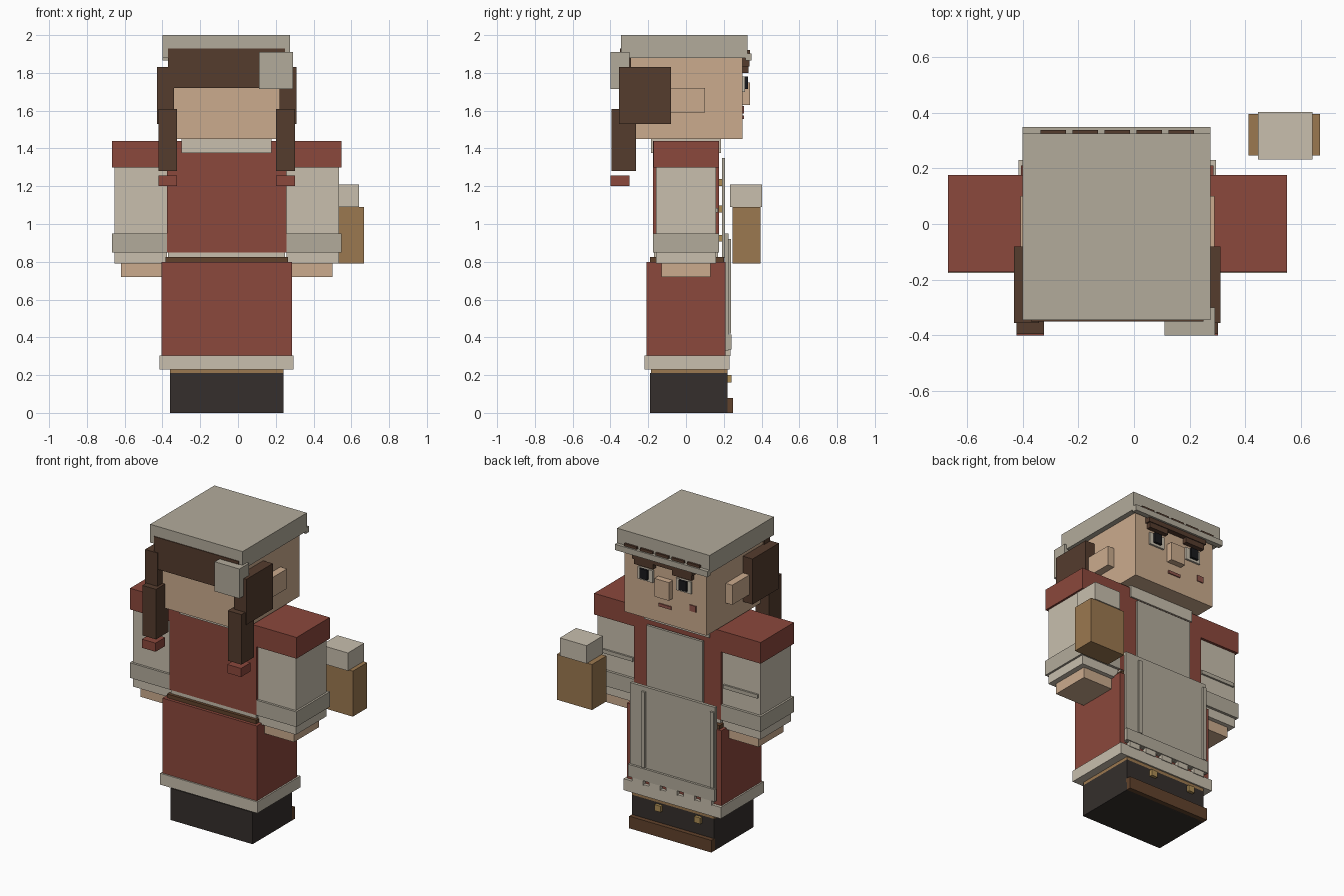
import bpy

CX = -0.06  # symmetry plane of the figure (the mug offsets it from x = 0)

COLORS = {
    "red": (0.26, 0.065, 0.045), "cream": (0.58, 0.52, 0.42),
    "linen": (0.45, 0.41, 0.33), "skin": (0.60, 0.41, 0.27),
    "hair": (0.09, 0.045, 0.027), "boot": (0.035, 0.028, 0.025),
    "brown": (0.12, 0.055, 0.025), "gold": (0.42, 0.27, 0.09),
    "wood": (0.33, 0.19, 0.08), "black": (0.01, 0.01, 0.012),
    "rose": (0.28, 0.09, 0.07),
}
MATS = {}
for key, rgb in COLORS.items():
    MATS[key] = bpy.data.materials.new(key)
    MATS[key].diffuse_color = (*rgb, 1)


def box(name, color, x, y, z):
    """Box from (min, max) ranges on each axis."""
    r = (x, y, z)
    bpy.ops.mesh.primitive_cube_add(size=1, location=[(a + b) / 2 for a, b in r])
    ob = bpy.context.object
    ob.name = name
    ob.scale = [b - a for a, b in r]
    bpy.ops.object.transform_apply(location=False, rotation=False, scale=True)
    ob.data.materials.append(MATS[color])
    return ob


def mid(name, color, half, y, z):
    """Box centred on the symmetry plane."""
    return box(name, color, (CX - half, CX + half), y, z)


def pair(name, color, x, y, z):
    """Mirrored boxes; x is measured outward from the symmetry plane."""
    box(name + "_right", color, (CX + x[0], CX + x[1]), y, z)
    box(name + "_left", color, (CX - x[1], CX - x[0]), y, z)


# Boots
mid("boots", "boot", 0.30, (-0.19, 0.22), (0, 0.21))
mid("toe_strip", "brown", 0.30, (0.21, 0.25), (0, 0.08))
for x in (0.04, -0.25):
    box("boot_buckle", "gold", (x - 0.022, x + 0.022), (0.21, 0.24), (0.16, 0.2))
mid("legs", "wood", 0.30, (-0.185, 0.22), (0.21, 0.24))

# Skirt, belt and torso
mid("skirt_hem", "cream", 0.355, (-0.22, 0.23), (0.23, 0.305))
mid("skirt", "red", 0.345, (-0.21, 0.21), (0.305, 0.8))
mid("belt", "brown", 0.325, (-0.19, 0.2), (0.8, 0.825))
mid("waist", "cream", 0.31, (-0.17, 0.17), (0.825, 0.85))
mid("torso", "red", 0.317, (-0.175, 0.175), (0.85, 1.44))
mid("collar", "cream", 0.238, (-0.185, 0.185), (1.375, 1.45))
for z in (1.22, 1.08, 0.925):
    mid("button", "gold", 0.02, (0.17, 0.195), (z - 0.018, z + 0.018))

# Apron
mid("apron_bib", "linen", 0.205, (0.19, 0.207), (0.82, 1.35))
mid("apron_skirt", "linen", 0.31, (0.205, 0.225), (0.33, 0.95))
mid("apron_hem", "linen", 0.317, (0.22, 0.24), (0.335, 0.415))
for x in (0.147, -0.355):
    box("apron_fold", "linen", (x - 0.012, x + 0.012), (0.22, 0.238), (0.42, 0.92))
for i in range(5):
    x = CX + (i - 2) * 0.125
    box("apron_lace", "cream", (x - 0.04, x + 0.04), (0.205, 0.235), (0.3, 0.34))

# Arms
pair("shoulder", "red", (0.317, 0.608), (-0.172, 0.175), (1.3, 1.44))
pair("sleeve", "cream", (0.317, 0.595), (-0.16, 0.158), (0.79, 1.3))
pair("sleeve_crease", "linen", (0.33, 0.58), (0.15, 0.17), (1.06, 1.085))
pair("cuff", "linen", (0.317, 0.608), (-0.175, 0.175), (0.85, 0.95))
pair("hand", "skin", (0.345, 0.56), (-0.13, 0.13), (0.72, 0.79))

# Mug with foam
box("mug", "wood", (0.41, 0.667), (0.245, 0.395), (0.79, 1.09))
box("mug_foam", "cream", (0.445, 0.64), (0.232, 0.402), (1.09, 1.208))

# Head and face
mid("head", "skin", 0.30, (-0.30, 0.30), (1.45, 1.9))
pair("ear", "skin", (0.29, 0.348), (-0.08, 0.1), (1.59, 1.72))
mid("nose", "skin", 0.053, (0.29, 0.34), (1.63, 1.75))
pair("eye_white", "cream", (0.085, 0.195), (0.29, 0.312), (1.7, 1.78))
pair("pupil", "black", (0.115, 0.17), (0.29, 0.328), (1.715, 1.78))
pair("eyebrow", "hair", (0.07, 0.21), (0.29, 0.33), (1.8, 1.835))
mid("fringe", "hair", 0.22, (0.29, 0.335), (1.835, 1.885))
mid("mouth", "rose", 0.045, (0.29, 0.307), (1.555, 1.575))
box("cheek", "rose", (-0.285, -0.24), (0.29, 0.306), (1.585, 1.625))

# Hair, braids and bow
mid("back_hair", "hair", 0.31, (-0.35, -0.29), (1.72, 1.93))
pair("side_hair", "hair", (0.28, 0.37), (-0.355, -0.08), (1.53, 1.83))
pair("braid", "hair", (0.262, 0.362), (-0.395, -0.265), (1.28, 1.61))
pair("braid_tie", "red", (0.262, 0.362), (-0.4, -0.3), (1.2, 1.257))
box("bow", "linen", (0.11, 0.29), (-0.4, -0.3), (1.715, 1.91))

# Cap with laced brim
box("cap", "linen", (-0.4, 0.275), (-0.345, 0.325), (1.88, 2.0))
box("cap_brim", "linen", (-0.4, 0.275), (0.315, 0.348), (1.865, 1.903))
for i in range(5):
    x = CX + (i - 2) * 0.115
    box("brim_stitch", "hair", (x - 0.046, x + 0.046), (0.32, 0.338), (1.89, 1.92))
